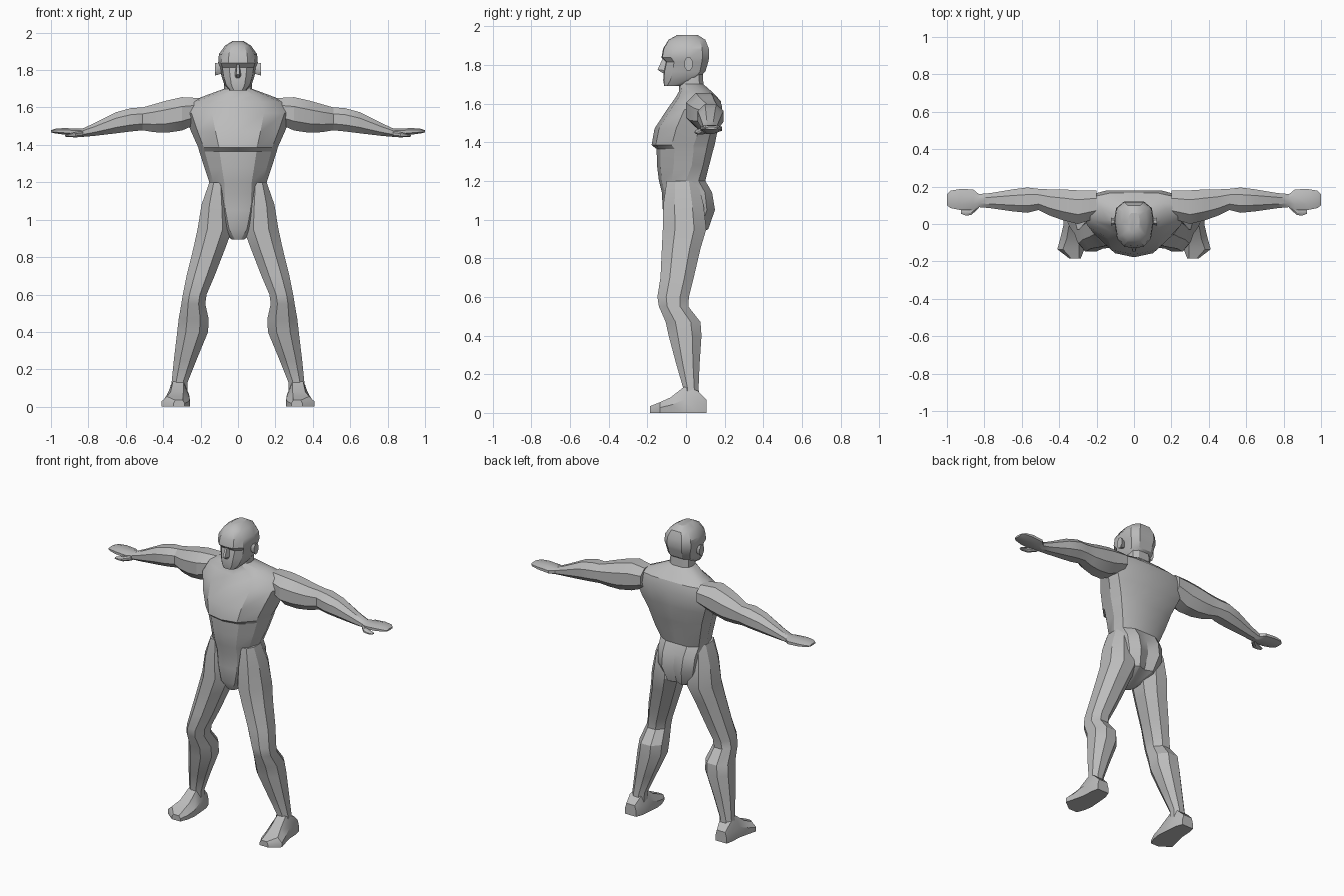
import bpy, bmesh, math

skin = bpy.data.materials.new("plain grey")
skin.diffuse_color = (0.5, 0.5, 0.5, 1)


def loft(name, rings, mirror=False, angle=30):
    """Skin a list of equal-sized point rings, cap both ends, optionally mirror in x."""
    bm = bmesh.new()
    vs = [[bm.verts.new(p) for p in r] for r in rings]
    n = len(vs[0])
    for a, b in zip(vs, vs[1:]):
        for i in range(n):
            j = (i + 1) % n
            bm.faces.new((a[i], a[j], b[j], b[i]))
    bm.faces.new(vs[0][::-1])
    bm.faces.new(vs[-1])
    bmesh.ops.recalc_face_normals(bm, faces=bm.faces)
    for f in bm.faces:
        f.smooth = True
    me = bpy.data.meshes.new(name)
    bm.to_mesh(me)
    bm.free()
    me.set_sharp_from_angle(angle=math.radians(angle))
    me.materials.append(skin)
    ob = bpy.data.objects.new(name, me)
    bpy.context.collection.objects.link(ob)
    if mirror:
        ob.modifiers.new("mirror", "MIRROR").use_mirror_merge = False
    return ob


def body_ring(z, yf, yb, w, ys, square=0.0, spine=0.0):
    """Symmetric horizontal section from front y, back y, half width and side y."""
    mix = lambda a, b, t: a + (b - a) * t
    half = [(0, yf), (.48 * w, mix(yf, ys, .10 - square * .1)),
            (.86 * w, mix(yf, ys, .48 - square * .2)), (w, ys),
            (.9 * w, mix(ys, yb, .65)), (.5 * w, yb), (0, yb - spine)]
    return [(x, y, z) for x, y in half] + [(-x, y, z) for x, y in half[-2:0:-1]]


def octagon(a0, a1, b0, b1, c=.28):
    """Box section with cut corners."""
    da, db = (a1 - a0) * c, (b1 - b0) * c
    return [(a0 + da, b0), (a1 - da, b0), (a1, b0 + db), (a1, b1 - db),
            (a1 - da, b1), (a0 + da, b1), (a0, b1 - db), (a0, b0 + db)]


# torso and neck: z, front y, back y, half width, side y
torso = [(.895, -.085, -.01, .035, -.04), (.95, -.115, .115, .10, 0),
         (1.05, -.12, .15, .14, .03), (1.14, -.125, .135, .147, .03),
         (1.20, -.14, .10, .153, .0), (1.28, -.15, .12, .18, .03),
         (1.365, -.152, .142, .207, .04), (1.385, -.178, .148, .212, .04),
         (1.47, -.163, .165, .25, .07), (1.57, -.098, .18, .29, .09),
         (1.63, -.055, .165, .26, .10), (1.665, -.035, .13, .17, .08),
         (1.70, -.035, .09, .075, .03), (1.79, -.03, .085, .07, .03)]
loft("torso", [body_ring(*r, spine=.02 if r[0] < 1.15 else 0) for r in torso])

# head, with the eye line set back under the brow
head = [(1.69, -.113, -.03, .045, -.07), (1.72, -.118, .05, .073, -.01),
        (1.765, -.115, .10, .088, .02), (1.815, -.104, .115, .098, .02),
        (1.838, -.127, .12, .106, .02), (1.885, -.118, .118, .102, .02),
        (1.93, -.09, .10, .07, .01), (1.955, -.045, .06, .03, .01)]
loft("head", [body_ring(*r, square=.7) for r in head])

# nose wedge
loft("nose", [[(-.008, -.10, 1.83), (.008, -.10, 1.83), (.006, -.122, 1.83), (-.006, -.122, 1.83)],
              [(-.02, -.10, 1.77), (.02, -.10, 1.77), (.008, -.147, 1.775), (-.008, -.147, 1.775)],
              [(-.016, -.10, 1.757), (.016, -.10, 1.757), (.006, -.12, 1.757), (-.006, -.12, 1.757)]])

# ears
loft("ear", [[(x, y, z) for y, z in octagon(-.005 - g, .03 + g, 1.775 - g, 1.835 + g)]
             for x, g in ((.08, -.008), (.108, 0), (.122, .004))], True)

# arms and hands along x: x, z low, z high, y front, y back
arm = [(.20, 1.52, 1.65, .03, .18), (.30, 1.477, 1.655, .0, .18),
       (.38, 1.465, 1.637, .02, .185), (.45, 1.468, 1.617, .045, .185),
       (.51, 1.478, 1.60, .075, .188), (.57, 1.472, 1.597, .06, .195),
       (.65, 1.462, 1.575, .068, .185), (.77, 1.448, 1.515, .085, .165),
       (.83, 1.443, 1.488, .09, .16), (.86, 1.448, 1.487, .075, .185),
       (.93, 1.455, 1.49, .075, .187), (.98, 1.462, 1.486, .085, .178),
       (1.0, 1.467, 1.478, .10, .16)]
loft("arm", [[(x, y, z) for y, z in octagon(y0, y1, z0, z1)]
             for x, z0, z1, y0, y1 in arm], True)

# thumbs
thumb = [(.83, 1.443, 1.475, .085, .12), (.87, 1.44, 1.468, .048, .09),
         (.90, 1.442, 1.46, .045, .08), (.925, 1.444, 1.452, .055, .075)]
loft("thumb", [[(x, y, z) for y, z in octagon(y0, y1, z0, z1)]
               for x, z0, z1, y0, y1 in thumb], True)

# legs: z, inner x, outer x, front y, back y
leg = [(1.20, .07, .153, -.10, .06), (1.08, .045, .195, -.117, .09),
       (.95, .03, .216, -.12, .105), (.85, .067, .238, -.125, .075),
       (.70, .125, .275, -.132, .04), (.60, .168, .295, -.148, .015),
       (.55, .175, .303, -.14, .012), (.47, .157, .317, -.105, .075),
       (.40, .16, .325, -.09, .08), (.25, .222, .343, -.05, .07),
       (.13, .27, .355, -.015, .065), (.06, .27, .36, -.02, .07)]
loft("leg", [[(x, y, z) for x, y in octagon(x0, x1, y0, y1)]
             for z, x0, x1, y0, y1 in leg], True)

# feet along y: y, inner x, outer x, top z, top inset
foot = [(.105, .285, .365, .07, .01), (.06, .268, .375, .115, .015),
        (-.01, .262, .378, .135, .03), (-.08, .257, .395, .08, .035),
        (-.135, .265, .41, .055, .03), (-.185, .285, .345, .035, .01)]
loft("foot", [[(x0, y, 0), (x1, y, 0), (x1, y, h * .5), (x1 - t, y, h), (x0 + t, y, h), (x0, y, h * .5)]
              for y, x0, x1, h, t in foot], True)
